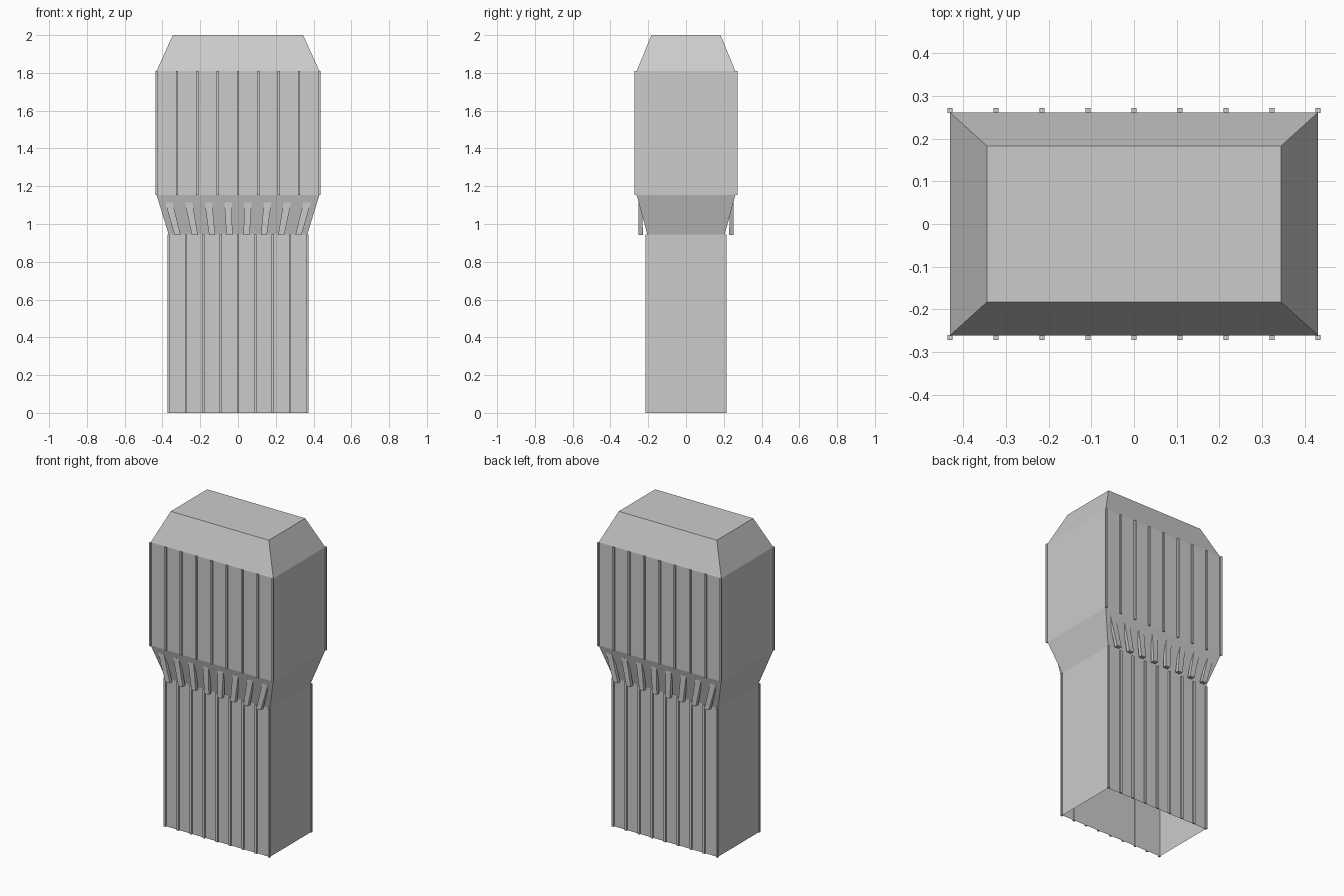
import bpy

if "Cube" in bpy.data.objects:
    bpy.data.objects.remove(bpy.data.objects["Cube"])


def make_object(name, verts, faces):
    mesh = bpy.data.meshes.new(name)
    mesh.from_pydata(verts, [], faces)
    mesh.update()
    obj = bpy.data.objects.new(name, mesh)
    bpy.context.collection.objects.link(obj)
    return obj


def loft(name, rings, caps):
    """Join quad rings from bottom to top; caps = (bottom, top)."""
    verts = [v for ring in rings for v in ring]
    faces = []
    for k in range(len(rings) - 1):
        a = 4 * k
        for i in range(4):
            j = (i + 1) % 4
            faces.append((a + i, a + j, a + 4 + j, a + 4 + i))
    if caps[0]:
        faces.append((3, 2, 1, 0))
    if caps[1]:
        n = len(verts)
        faces.append((n - 4, n - 3, n - 2, n - 1))
    return make_object(name, verts, faces)


def rect(x0, x1, y0, y1, z):
    return [(x0, y0, z), (x1, y0, z), (x1, y1, z), (x0, y1, z)]


def span(y_in, y_out, side):
    return sorted((side * y_in, side * y_out))


# Main shell: narrow shaft, flare, wide head, chamfered roof; open underneath
profile = [(0.367, 0.205, 0), (0.367, 0.205, 0.945), (0.431, 0.261, 1.153),
           (0.431, 0.261, 1.81), (0.345, 0.183, 2.0)]
loft("tower_shell", [rect(-x, x, -y, y, z) for x, y, z in profile], (False, True))

# Thin vertical ribs on front and back
ribs = [("lower_rib", 0.367, 0.205, 0.0, 0.945, 0.0065),
        ("upper_rib", 0.431, 0.261, 1.153, 1.81, 0.006)]
for side, label in ((-1, "front"), (1, "back")):
    for name, half, wall, z0, z1, w in ribs:
        y0, y1 = span(wall - 0.001, wall + 0.0105, side)
        for i in range(9):
            x = half * (i - 4) / 4
            loft(f"{label}_{name}_{i + 1}",
                 [rect(x - w, x + w, y0, y1, z) for z in (z0, z1)], (True, True))

    # Fanned brackets below the flare, set between the ribs
    for i in range(8):
        k = (i - 3.5) / 3.5
        xb, xt = 0.32 * k, 0.366 * k
        yb = span(0.227, 0.251, side)
        yt = span(0.235, 0.251, side)
        loft(f"{label}_bracket_{i + 1}",
             [rect(xb - 0.016, xb + 0.016, *yb, 0.942),
              rect(xt - 0.02, xt + 0.02, *yt, 1.115)], (True, True))
